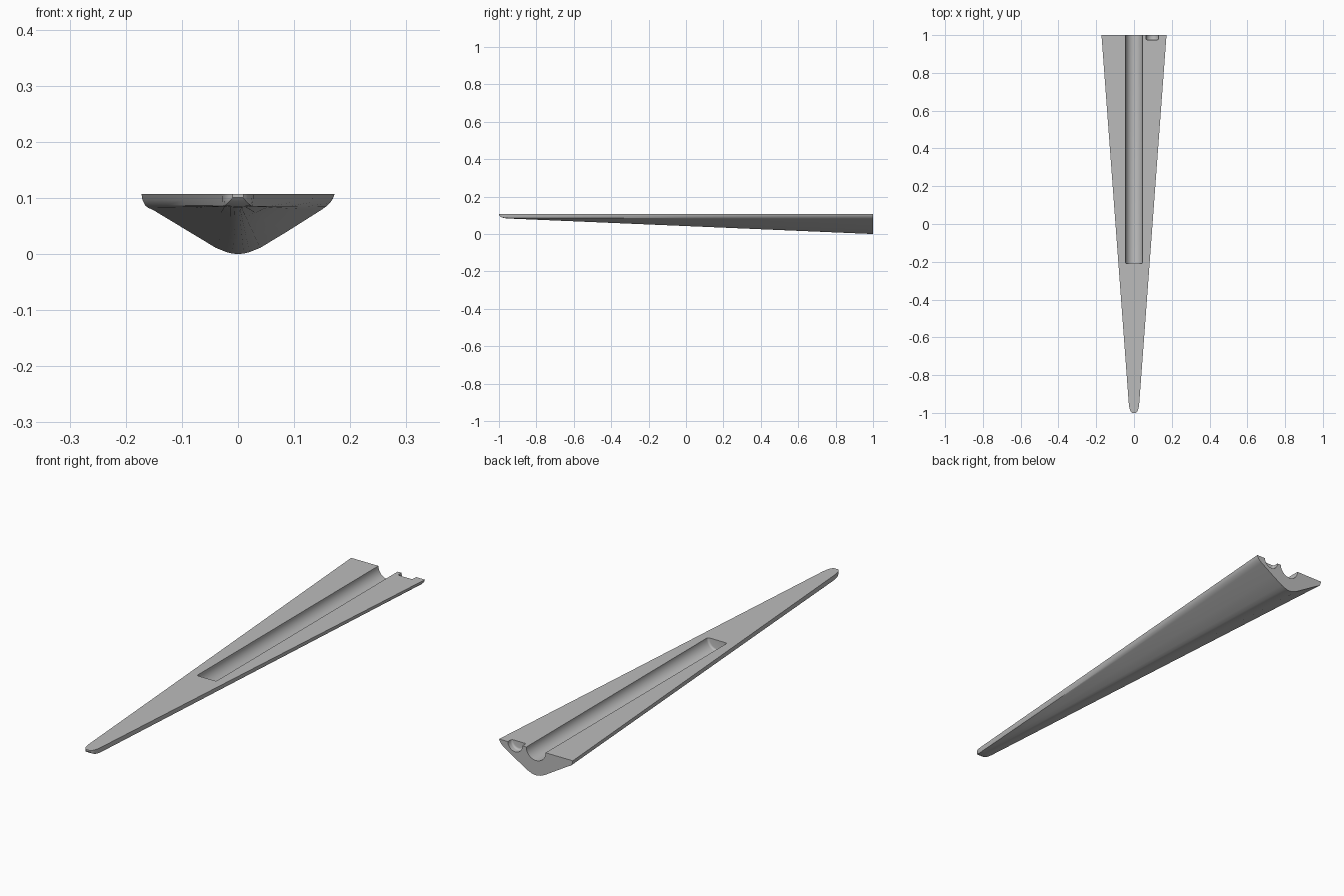
import bpy, bmesh, math
from mathutils import Matrix

cube = bpy.data.objects.get("Cube")
if cube:
    bpy.data.objects.remove(cube, do_unlink=True)

TOP = 0.107      # height of the flat upper face
RIM = 0.022      # height of the side rim
KEEL = 0.085     # depth of the V below the rim at the wide end

grey = bpy.data.materials.new("plain grey")
grey.use_nodes = True
colour = (0.5, 0.5, 0.5, 1)
grey.diffuse_color = colour
grey.node_tree.nodes["Principled BSDF"].inputs["Base Color"].default_value = colour


def add_object(name, bm):
    bmesh.ops.recalc_face_normals(bm, faces=bm.faces[:])
    mesh = bpy.data.meshes.new(name)
    bm.to_mesh(mesh)
    bm.free()
    mesh.materials.append(grey)
    obj = bpy.data.objects.new(name, mesh)
    bpy.context.collection.objects.link(obj)
    return obj


# Half profiles: (share of width, share of rim, share of keel)
keel = [(0.5, 1, 0.54), (0.23, 1, 0.87), (0.12, 1, 0.96), (0.06, 1, 0.99)]
right_half = [(1, 0, 0), (0.99, 0.5, 0), (0.96, 0.95, 0), (0.93, 1, 0.03), (0.86, 1, 0.1)] + keel
left_half = [(1, 0, 0), (0.985, 0.35, 0), (0.955, 0.7, 0), (0.91, 1, 0.01), (0.86, 1, 0.08)] + keel
profile = [(-c, a, b) for c, a, b in right_half] + [(0, 1, 1)] + left_half[::-1]

# Stations: (y, width factor, rim factor), rounded at the tip
stations = [(-1, 0.42, 0.3), (-0.994, 0.66, 0.6), (-0.985, 0.84, 0.8), (-0.97, 0.96, 0.95),
            (-0.95, 1, 1), (-0.5, 1, 1), (0, 1, 1), (0.5, 1, 1), (1, 1, 1)]

# Tapered body lofted through the stations
bm = bmesh.new()
rings = []
for y, wide, rim in stations:
    t = (y + 1) / 2
    w = (0.024 + 0.148 * t) * wide
    v = KEEL * t
    rings.append([bm.verts.new((c * w, y, TOP - RIM * rim * a - v * b)) for c, a, b in profile])
n = len(profile)
for r0, r1 in zip(rings, rings[1:]):
    for i in range(n):
        j = (i + 1) % n
        bm.faces.new((r0[i], r0[j], r1[j], r1[i]))
bm.faces.new(rings[0])
bm.faces.new(rings[-1])
body = add_object("tapered_body", bm)


# Round channels cut into the upper face, open at the wide end
def cut_channel(name, x, radius, inner_y, fillet):
    length = 1.05 - inner_y
    bm = bmesh.new()
    bmesh.ops.create_cone(bm, cap_ends=True, segments=48, radius1=radius, radius2=radius,
                          depth=length,
                          matrix=Matrix.Translation((x, inner_y + length / 2, TOP))
                          @ Matrix.Rotation(math.pi / 2, 4, 'X'))
    end = [e for e in bm.edges if all(v.co.y < inner_y + 0.001 for v in e.verts)]
    bmesh.ops.bevel(bm, geom=end, offset=fillet, segments=4, profile=0.5, affect='EDGES')
    cutter = add_object(name, bm)
    cutter.hide_render = True
    mod = body.modifiers.new(name, 'BOOLEAN')
    mod.operation = 'DIFFERENCE'
    mod.solver = 'EXACT'
    mod.object = cutter
    bpy.ops.object.modifier_apply(modifier=mod.name)
    bpy.data.objects.remove(cutter, do_unlink=True)


bpy.ops.object.select_all(action='DESELECT')
body.select_set(True)
bpy.context.view_layer.objects.active = body
cut_channel("long_channel", 0, 0.045, -0.21, 0.008)
cut_channel("short_socket", 0.097, 0.034, 0.975, 0.008)
bpy.ops.object.shade_smooth_by_angle(angle=math.radians(30))
